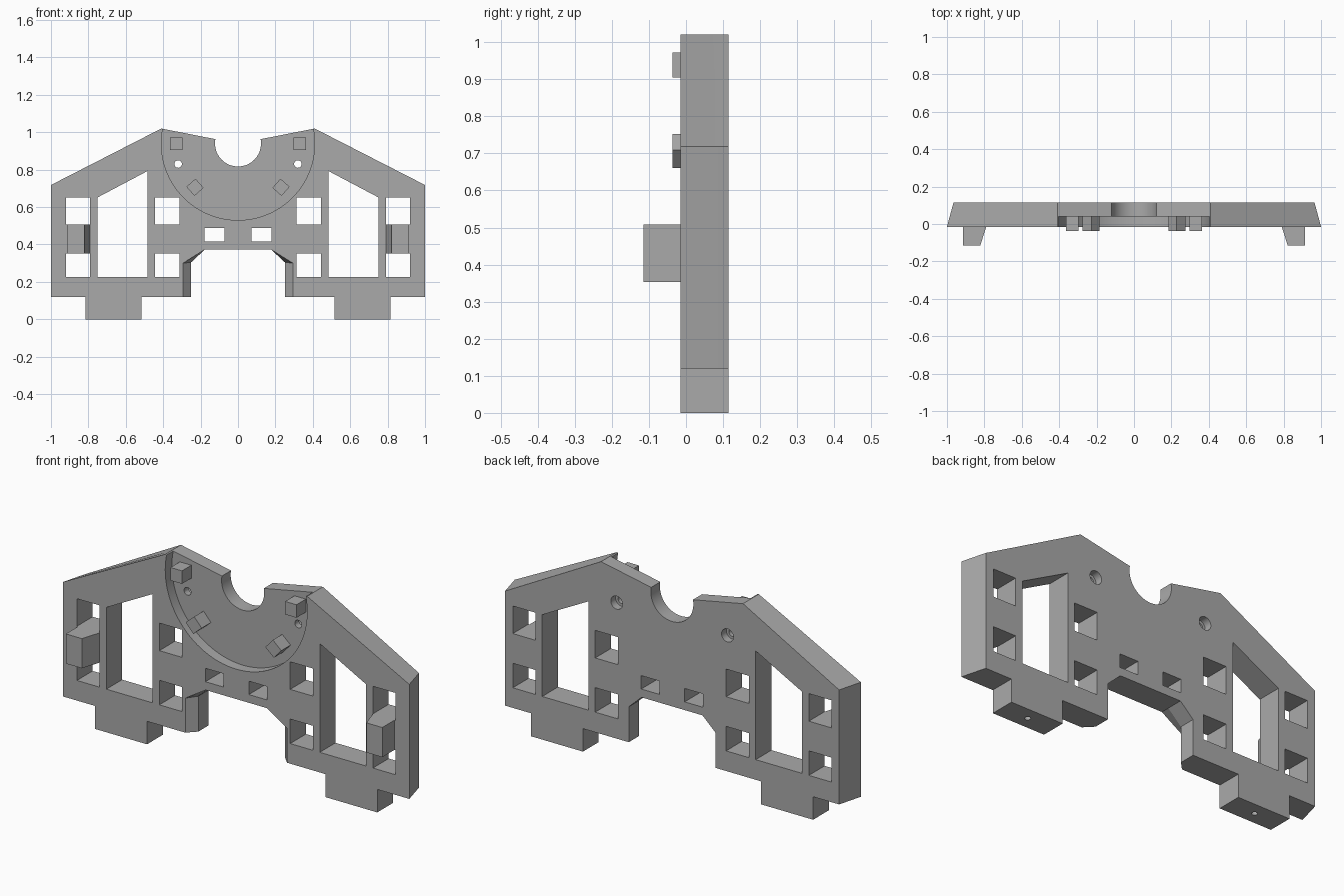
import bpy, bmesh, math
from mathutils import Matrix

if "Cube" in bpy.data.objects:
    bpy.data.objects.remove(bpy.data.objects["Cube"], do_unlink=True)

FRONT, BACK, FLOOR = -0.015, 0.115, 0.04

grey = bpy.data.materials.new("plain grey")
grey.use_nodes = True
grey.diffuse_color = (0.4, 0.4, 0.4, 1)
grey.node_tree.nodes["Principled BSDF"].inputs["Base Color"].default_value = (0.4, 0.4, 0.4, 1)


def loft(name, rings):
    """Join equal (x, z) outlines at successive y positions and cap the ends."""
    bm = bmesh.new()
    loops = [[bm.verts.new((x, y, z)) for x, z in pts] for y, pts in rings]
    bm.faces.new(loops[0])
    bm.faces.new(loops[-1])
    for a, b in zip(loops, loops[1:]):
        for i in range(len(a)):
            j = (i + 1) % len(a)
            bm.faces.new((a[i], a[j], b[j], b[i]))
    bmesh.ops.recalc_face_normals(bm, faces=bm.faces)
    mesh = bpy.data.meshes.new(name)
    bm.to_mesh(mesh)
    bm.free()
    mesh.materials.append(grey)
    obj = bpy.data.objects.new(name, mesh)
    bpy.context.collection.objects.link(obj)
    return obj


def prism(name, pts, y0, y1):
    return loft(name, [(y0, pts), (y1, pts)])


def rect(x0, x1, z0, z1):
    return [(x0, z0), (x1, z0), (x1, z1), (x0, z1)]


def circle(x, z, r, n=64, turn=0.0):
    return [(x + r * math.cos(turn + math.tau * i / n),
             z + r * math.sin(turn + math.tau * i / n)) for i in range(n)]


def mirrored(pts, side):
    return [(side * x, z) for x, z in pts]


def cut(target, cutter):
    cutter.hide_render = True
    mod = target.modifiers.new("cut", 'BOOLEAN')
    mod.operation, mod.solver, mod.object = 'DIFFERENCE', 'EXACT', cutter
    bpy.context.view_layer.objects.active = target
    bpy.ops.object.modifier_apply(modifier=mod.name)
    bpy.data.objects.remove(cutter, do_unlink=True)


def outline(leg, leg_top, outer):
    half = [(0.176, 0.374), (leg, leg_top), (leg, 0.12), (0.515, 0.12), (0.515, 0),
            (0.815, 0), (0.815, 0.12), (outer, 0.12), (outer, 0.718),
            (0.41, 1.02), (0.12, 0.963)]
    return half + [(-x, z) for x, z in reversed(half)]


# Main plate: slanted outer sides, chamfered inner legs
plate = loft("bracket_plate", [(FRONT, outline(0.294, 0.3, 1.0)),
                               (0.03, outline(0.25, 0.305, 0.988)),
                               (BACK, outline(0.25, 0.305, 0.965))])

# Round recess and top notch
cut(plate, prism("recess_cutter", circle(0, 0.94, 0.41, 96), -0.2, FLOOR))
cut(plate, prism("notch_cutter", circle(0, 0.94, 0.123), -0.2, 0.2))

# Windows, screw holes and foot holes
windows = [[(0.483, 0.225), (0.75, 0.225), (0.75, 0.652), (0.483, 0.793)],
           rect(0.073, 0.178, 0.417, 0.487)]
for x0, x1 in ((0.312, 0.444), (0.79, 0.92)):
    for z0, z1 in ((0.225, 0.353), (0.508, 0.652)):
        windows.append(rect(x0, x1, z0, z1))

for side in (-1, 1):
    for pts in windows:
        cut(plate, prism("window_cutter", mirrored(pts, side), -0.2, 0.2))
    cut(plate, prism("screw_cutter", circle(side * 0.32, 0.83, 0.02, 24), -0.2, 0.2))
    cut(plate, prism("counterbore_cutter", circle(side * 0.32, 0.83, 0.034, 32), 0.075, 0.2))
    pin = prism("pin_cutter", circle(0, 0, 0.014, 20), -0.08, 0.08)
    pin.data.transform(Matrix.Translation((side * 0.665, 0.05, 0)) @ Matrix.Rotation(math.pi / 2, 4, 'X'))
    cut(plate, pin)

# Pegs on the recess floor and wedge pegs on the outer arms
parts = [plate]
for side, label in ((1, "left"), (-1, "right")):
    parts.append(prism(label + "_square_peg", mirrored(rect(0.298, 0.364, 0.904, 0.972), side), -0.037, FLOOR))
    parts.append(prism(label + "_diamond_peg", circle(side * 0.23, 0.706, 0.046, 4, side * 0.06), -0.037, FLOOR))
    parts.append(loft(label + "_arm_peg", [
        (-0.115, mirrored(rect(0.822, 0.914, 0.353, 0.508), side)),
        (FRONT, mirrored(rect(0.79, 0.914, 0.353, 0.508), side))]))

# Smooth only the round walls
for obj in parts:
    bpy.ops.object.select_all(action='DESELECT')
    obj.select_set(True)
    bpy.context.view_layer.objects.active = obj
    bpy.ops.object.shade_smooth_by_angle(angle=math.radians(15))
